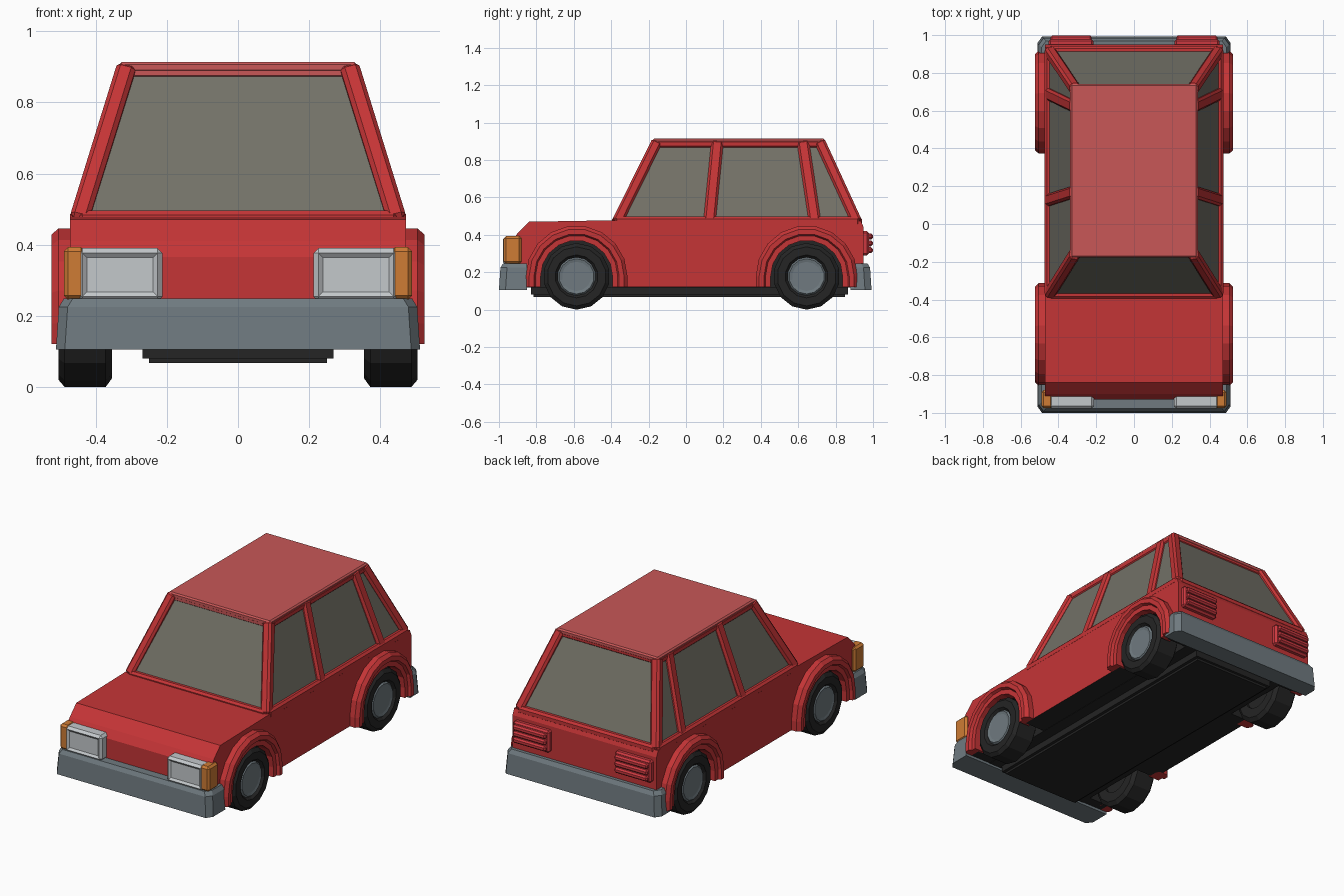
import bpy, bmesh, math
from mathutils import Vector, Matrix

if "Cube" in bpy.data.objects:
    bpy.data.objects.remove(bpy.data.objects["Cube"])


def mat(name, *rgb):
    m = bpy.data.materials.new(name)
    m.diffuse_color = (*rgb, 1)
    m.use_nodes = True
    m.node_tree.nodes["Principled BSDF"].inputs["Base Color"].default_value = m.diffuse_color
    return m


RED = mat("body red", 0.56, 0.035, 0.037)
PALE = mat("roof faded red", 0.58, 0.095, 0.095)
GLASS = mat("window glass", 0.17, 0.165, 0.135)
STEEL = mat("bumper grey", 0.16, 0.195, 0.215)
LAMP = mat("headlight white", 0.55, 0.58, 0.6)
ORANGE = mat("indicator orange", 0.62, 0.2, 0.035)
BLACK = mat("tyre black", 0.018, 0.018, 0.018)
TAIL = mat("tail light red", 0.6, 0.04, 0.05)


def finish(bm, name, *mats, bevel=0):
    bmesh.ops.recalc_face_normals(bm, faces=bm.faces[:])
    if bevel:
        bmesh.ops.bevel(bm, geom=bm.edges[:], offset=bevel, segments=1, affect='EDGES')
    me = bpy.data.meshes.new(name)
    bm.to_mesh(me)
    bm.free()
    for m in mats:
        me.materials.append(m)
    ob = bpy.data.objects.new(name, me)
    bpy.context.collection.objects.link(ob)
    return ob


def box(name, lo, hi, m, bevel=0):
    lo, hi = Vector(lo), Vector(hi)
    size = Vector([abs(v) for v in hi - lo])
    bm = bmesh.new()
    bmesh.ops.create_cube(bm, size=1, matrix=Matrix.Translation((lo + hi) / 2) @ Matrix.Diagonal((*size, 1)))
    return finish(bm, name, m, bevel=bevel)


def beam(name, a, b, w, t, m):
    """Bevelled bar from a to b, t thick along x, w across."""
    a, b = Vector(a), Vector(b)
    d = (b - a).normalized()
    hint = Vector((0, 0, 1)) if abs(d.x) > 0.9 else Vector((1, 0, 0))
    u = (hint - d * hint.dot(d)).normalized()
    v = d.cross(u)
    rot = Matrix((u, v, d)).transposed().to_4x4()
    bm = bmesh.new()
    bmesh.ops.create_cube(bm, size=1, matrix=Matrix.Translation((a + b) / 2) @ rot
                          @ Matrix.Diagonal((t, w, (b - a).length, 1)))
    return finish(bm, name, m, bevel=0.012)


def loft(bm, rings, closed):
    """Skin equal-length closed rings; optionally join last to first."""
    vs = [[bm.verts.new(p) for p in r] for r in rings]
    n = len(rings[0])
    for i in range(len(vs) if closed else len(vs) - 1):
        r, q = vs[i], vs[(i + 1) % len(vs)]
        for j in range(n):
            bm.faces.new((r[j], r[(j + 1) % n], q[(j + 1) % n], q[j]))
    if not closed:
        bm.faces.new(vs[0])
        bm.faces.new(vs[-1][::-1])


AXLES = {"front": -0.585, "rear": 0.645}
HUB_Z, WELL, SILL = 0.178, 0.205, 0.12

# Lower body: side profile with wheel notches, extruded across
profile = [(-0.93, SILL), (-0.93, 0.365), (-0.90, 0.41), (-0.84, 0.47), (-0.38, 0.478),
           (0.935, 0.475), (0.95, 0.44), (0.95, SILL)]
for c in (AXLES["rear"], AXLES["front"]):
    profile.append((c + WELL, SILL))
    profile += [(c + WELL * math.cos(k * math.pi / 8), HUB_Z + WELL * math.sin(k * math.pi / 8)) for k in range(9)]
    profile.append((c - WELL, SILL))
bm = bmesh.new()
loft(bm, [[(x, y, z) for y, z in profile] for x in (-0.472, 0.472)], False)
bmesh.ops.recalc_face_normals(bm, faces=bm.faces[:])
for f in bm.faces:
    c = f.calc_center_median()
    inside = min(math.hypot(c.y - a, c.z - HUB_Z) for a in AXLES.values()) < WELL + 0.01
    f.material_index = 1 if abs(f.normal.x) < 0.5 and (f.normal.z < -0.5 or inside) else 0
finish(bm, "lower_body", RED, BLACK)

# Underside
box("floor_pan", (-0.34, -0.86, 0.118), (0.34, 0.9, 0.40), BLACK)
box("chassis_plate", (-0.268, -0.83, 0.08), (0.268, 0.865, 0.13), BLACK)
box("chassis_skid", (-0.25, -0.815, 0.067), (0.25, 0.85, 0.085), BLACK)

# Glass cabin
bm = bmesh.new()
loft(bm, [[(-x, y0, z), (x, y0, z), (x, y1, z), (-x, y1, z)]
          for x, y0, y1, z in ((0.458, -0.385, 0.93, 0.46), (0.322, -0.16, 0.722, 0.90))], False)
finish(bm, "cabin_glass", GLASS)

# Roof panel
box("roof", (-0.335, -0.178, 0.883), (0.335, 0.742, 0.914), PALE, 0.008)

# Pillars and rails
PILLARS = {"windscreen": (-0.37, -0.155, 0.058), "door": (0.125, 0.168, 0.065),
           "rear_door": (0.69, 0.625, 0.065), "tailgate": (0.915, 0.715, 0.058)}
for s, side in ((1, "right"), (-1, "left")):
    for name, (y0, y1, w) in PILLARS.items():
        beam(f"{name}_pillar_{side}", (s * 0.447, y0, 0.465), (s * 0.312, y1, 0.9), w, 0.055, RED)
    beam(f"roof_rail_{side}", (s * 0.313, -0.16, 0.885), (s * 0.313, 0.72, 0.885), 0.045, 0.05, RED)
    beam(f"window_sill_{side}", (s * 0.445, -0.38, 0.472), (s * 0.445, 0.93, 0.472), 0.05, 0.055, RED)
beam("windscreen_header", (-0.325, -0.152, 0.886), (0.325, -0.152, 0.886), 0.05, 0.045, PALE)
beam("tailgate_header", (-0.325, 0.715, 0.886), (0.325, 0.715, 0.886), 0.05, 0.045, RED)
beam("windscreen_sill", (-0.45, -0.37, 0.473), (0.45, -0.37, 0.473), 0.05, 0.045, RED)
beam("tailgate_sill", (-0.45, 0.917, 0.473), (0.45, 0.917, 0.473), 0.05, 0.045, RED)

# Wheels and flared arches
SECTION = [(0.44, 0.272), (0.505, 0.272), (0.524, 0.254), (0.524, 0.228),
           (0.508, 0.220), (0.508, 0.192), (0.44, 0.192)]
TYRE = [(0.355, 0.10), (0.355, 0.155), (0.372, 0.178), (0.488, 0.178), (0.505, 0.158),
        (0.505, 0.115), (0.488, 0.10)]
RIM = [(0.37, 0.103), (0.490, 0.103), (0.500, 0.094), (0.496, 0.078)]
for s, side in ((1, "right"), (-1, "left")):
    for axle, cy in AXLES.items():
        def ring(pts, a):
            return [(s * x, cy + r * math.cos(a), HUB_Z + r * math.sin(a)) for x, r in pts]
        rings = [ring(SECTION, k * math.pi / 9) for k in range(10)]
        first = [(s * x, cy + r, SILL) for x, r in SECTION]
        last = [(s * x, cy - r, SILL) for x, r in SECTION]
        bm = bmesh.new()
        loft(bm, [first] + rings + [last], False)
        finish(bm, f"{axle}_arch_{side}", RED)
        N = 14
        bm = bmesh.new()
        loft(bm, [ring(TYRE, (k + 0.5) * math.tau / N) for k in range(N)], True)
        finish(bm, f"{axle}_tyre_{side}", BLACK)
        bm = bmesh.new()
        around = [ring(RIM, (k + 0.5) * math.tau / N) for k in range(N)]
        loft(bm, [[r[i] for r in around] for i in range(len(RIM))], False)
        bmesh.ops.recalc_face_normals(bm, faces=bm.faces[:])
        for f in bm.faces:
            f.material_index = 1 if f.normal.x * s < -0.9 else 0
        finish(bm, f"{axle}_rim_{side}", STEEL, BLACK)

# Wrap-around bumpers, slightly narrower at the top
for name, d, y_in, y_out in (("front_bumper", -1, 0.85, 1.0), ("rear_bumper", 1, 0.88, 0.992)):
    rings = []
    for z, g in ((0.105, 0.0), (0.225, 0.008), (0.248, 0.022)):
        x, y = 0.512 - g, y_out - g
        rings.append([(-x, d * y_in, z), (-x, d * (y - 0.035), z), (-x + 0.025, d * y, z),
                      (x - 0.025, d * y, z), (x, d * (y - 0.035), z), (x, d * y_in, z)])
    bm = bmesh.new()
    loft(bm, rings, False)
    finish(bm, name, STEEL)

# Lights
for s, side in ((1, "right"), (-1, "left")):
    lamp = box(f"headlight_{side}", (s * 0.212, -0.978, 0.24), (s * 0.452, -0.89, 0.39), LAMP, 0.014)
    bm = bmesh.new()
    bm.from_mesh(lamp.data)
    front = [f for f in bm.faces if f.normal.y < -0.99]
    bmesh.ops.inset_region(bm, faces=front, thickness=0.018, depth=-0.01)
    bm.to_mesh(lamp.data)
    bm.free()
    box(f"indicator_{side}", (s * 0.43, -0.975, 0.245), (s * 0.49, -0.88, 0.393), ORANGE, 0.012)
    box(f"tail_light_{side}", (s * 0.215, 0.93, 0.29), (s * 0.452, 0.978, 0.42), TAIL, 0.01)
    for i in range(3):
        z = 0.302 + i * 0.037
        box(f"tail_light_ridge_{side}_{i + 1}", (s * 0.225, 0.96, z), (s * 0.442, 0.999, z + 0.032), TAIL, 0.009)
